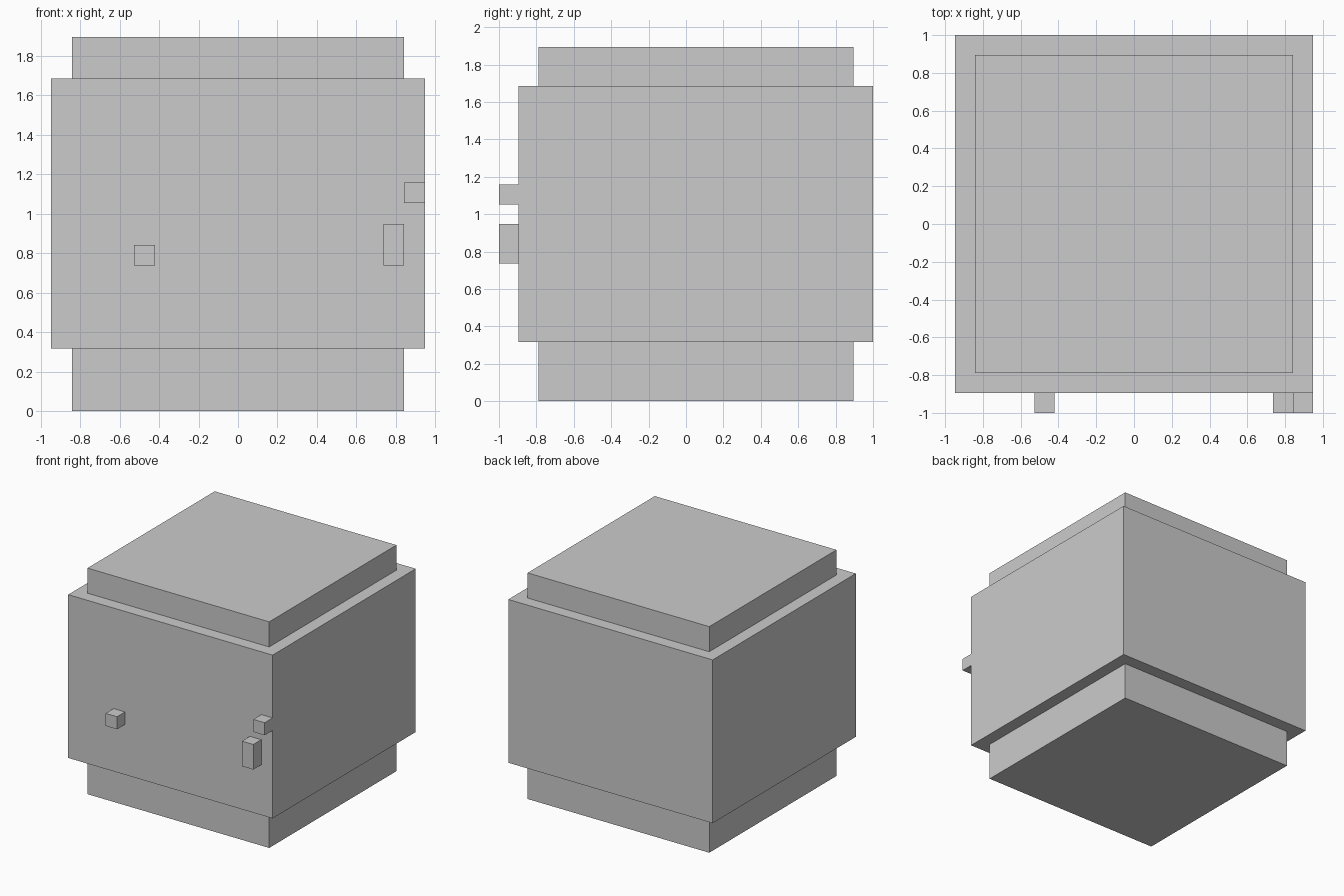
import bpy, bmesh
from mathutils import Vector

if "Cube" in bpy.data.objects:
    bpy.data.objects.remove(bpy.data.objects["Cube"])

U = 2 / 19  # size of one block unit; all sizes below are in units


def box_bmesh(lo, hi):
    """Box between two corners given in block units."""
    bm = bmesh.new()
    bmesh.ops.create_cube(bm, size=1)
    lo, hi = Vector(lo) * U, Vector(hi) * U
    for v in bm.verts:
        v.co = Vector([lo[i] + (v.co[i] + 0.5) * (hi[i] - lo[i]) for i in range(3)])
    bm.normal_update()
    return bm


def finish(bm, name):
    bmesh.ops.recalc_face_normals(bm, faces=bm.faces)
    mesh = bpy.data.meshes.new(name)
    bm.to_mesh(mesh)
    bm.free()
    obj = bpy.data.objects.new(name, mesh)
    bpy.context.collection.objects.link(obj)
    return obj


# Cabinet: wide middle block with a stepped-in top and base
bm = box_bmesh((-9, -8.5, 3), (9, 9.5, 16))
for direction, height in ((1, 2), (-1, 3)):
    face = next(f for f in bm.faces if f.normal.z * direction > 0.9)
    bmesh.ops.inset_region(bm, faces=[face], thickness=U, use_even_offset=True)
    # Step is raised from the inset cap
    out = bmesh.ops.extrude_face_region(bm, geom=[face])
    verts = [g for g in out["geom"] if isinstance(g, bmesh.types.BMVert)]
    bmesh.ops.translate(bm, verts=verts, vec=(0, 0, direction * height * U))
    if face.is_valid:
        bmesh.ops.delete(bm, geom=[face], context="FACES_ONLY")
    bm.normal_update()
finish(bm, "cabinet")

# Small blocks standing out of the front: x range, z range
for name, x0, x1, z0, z1 in (
    ("left_knob", -5, -4, 7, 8),
    ("door_handle", 7, 8, 7, 9),
    ("corner_catch", 8, 9, 10, 11),
):
    finish(box_bmesh((x0, -9.5, z0), (x1, -8.5, z1)), name)
